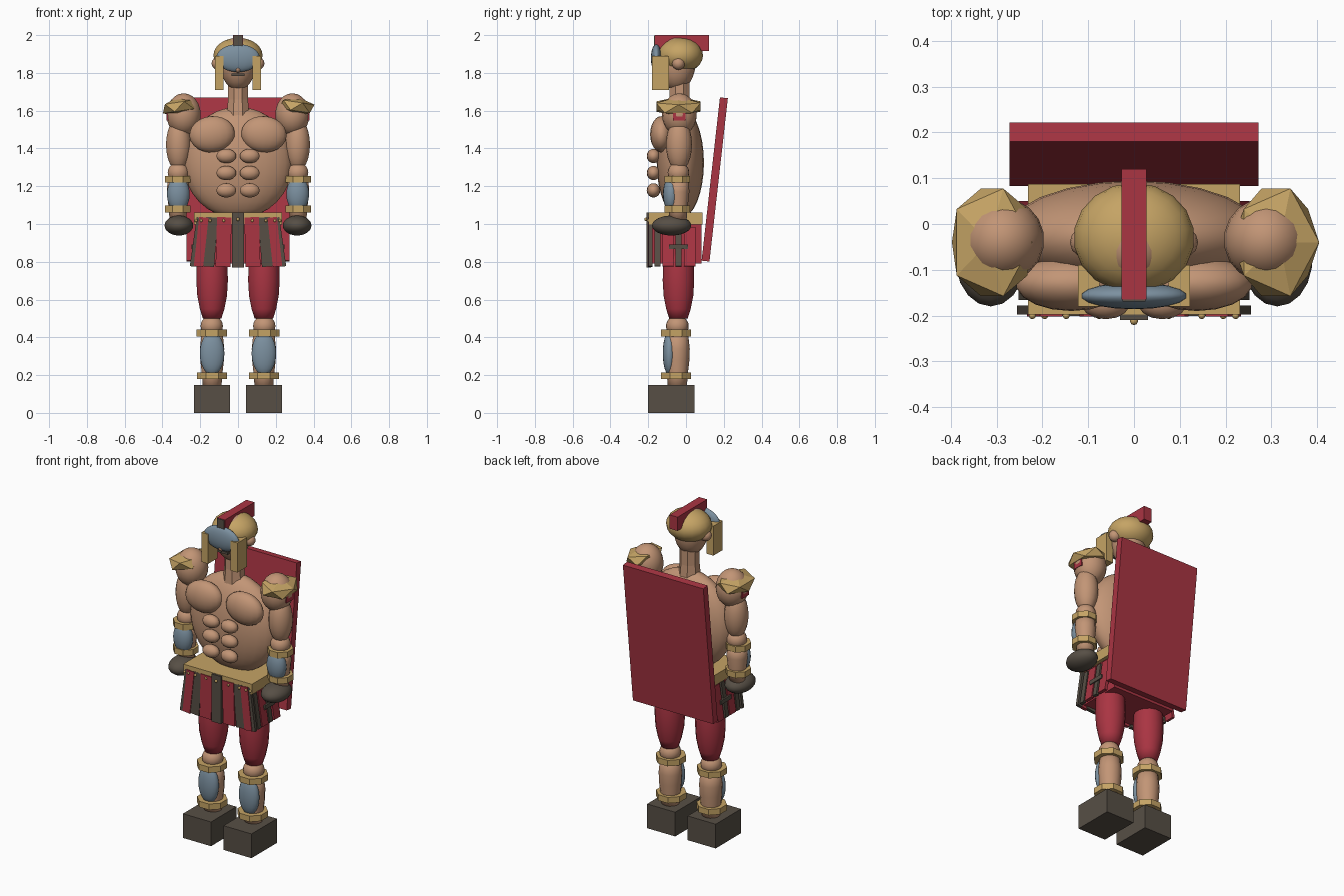
import bpy, bmesh, math
from mathutils import Matrix, Euler

if "Cube" in bpy.data.objects:
    bpy.data.objects.remove(bpy.data.objects["Cube"])


def mat(name, rgb):
    m = bpy.data.materials.new(name)
    m.diffuse_color = (*rgb, 1)
    m.use_nodes = True
    m.node_tree.nodes["Principled BSDF"].inputs["Base Color"].default_value = m.diffuse_color
    return m


SKIN = mat("skin", (0.54, 0.30, 0.18))
GOLD = mat("gold", (0.56, 0.37, 0.13))
RED = mat("red_cloth", (0.40, 0.035, 0.055))
DARK = mat("dark_leather", (0.095, 0.078, 0.06))
STEEL = mat("steel_blue", (0.20, 0.28, 0.35))


def finish(name, bm, m, loc, scale=(1, 1, 1), rot=(0, 0, 0), smooth=False):
    """Turn a bmesh into a placed, coloured object."""
    bm.transform(Matrix.LocRotScale(loc, Euler(rot), scale))
    bmesh.ops.recalc_face_normals(bm, faces=bm.faces)
    for f in bm.faces:
        f.smooth = smooth
    me = bpy.data.meshes.new(name)
    bm.to_mesh(me)
    bm.free()
    me.materials.append(m)
    ob = bpy.data.objects.new(name, me)
    bpy.context.collection.objects.link(ob)
    return ob


def box(name, m, loc, size, rot=(0, 0, 0)):
    bm = bmesh.new()
    bmesh.ops.create_cube(bm, size=1)
    return finish(name, bm, m, loc, size, rot)


def ball(name, m, loc, radii, rot=(0, 0, 0), seg=18, rings=12):
    bm = bmesh.new()
    bmesh.ops.create_uvsphere(bm, u_segments=seg, v_segments=rings, radius=1)
    return finish(name, bm, m, loc, radii, rot, True)


def gem(name, m, loc, radii, rot=(0, 0, 0)):
    """Coarse faceted ellipsoid."""
    bm = bmesh.new()
    bmesh.ops.create_icosphere(bm, subdivisions=1, radius=1)
    return finish(name, bm, m, loc, radii, rot)


def lathe(name, m, loc, profile, seg=8, smooth=False):
    """Closed turned solid from (radius, height) pairs."""
    bm = bmesh.new()
    loops = [[bm.verts.new((r * math.cos(2 * math.pi * (i + .5) / seg),
                            r * math.sin(2 * math.pi * (i + .5) / seg), z))
              for i in range(seg)] for r, z in profile]
    for a, b in zip(loops, loops[1:]):
        for i in range(seg):
            j = (i + 1) % seg
            bm.faces.new((a[i], a[j], b[j], b[i]))
    bm.faces.new(loops[0])
    bm.faces.new(loops[-1])
    return finish(name, bm, m, loc, smooth=smooth)


def band(name, x, y, z, r, h=0.036):
    lathe(name, GOLD, (x, y, z), [(r, -h / 2), (r, h / 2)])


# Torso, neck
ball("torso", SKIN, (0, -0.03, 1.325), (0.29, 0.125, 0.295), seg=24, rings=16)
lathe("neck", SKIN, (0, -0.035, 0), [(0.066, 1.56), (0.057, 1.66), (0.057, 1.78)])

# Head and face
ball("head", SKIN, (0, -0.05, 1.85), (0.095, 0.1, 0.142))
ball("nose", SKIN, (0, -0.155, 1.82), (0.018, 0.025, 0.02), seg=10, rings=6)
box("mouth", DARK, (0, -0.14, 1.79), (0.07, 0.02, 0.014))

# Helmet: dome, visor, crest
ball("helmet_dome", GOLD, (0, -0.03, 1.893), (0.132, 0.12, 0.093))
ball("visor", STEEL, (0, -0.157, 1.878), (0.118, 0.029, 0.074))
box("crest", RED, (0, -0.022, 1.958), (0.054, 0.285, 0.084))
box("crest_front", DARK, (0, -0.166, 1.958), (0.05, 0.006, 0.08))

# Cape board on the back
box("cape", RED, (0, 0.152, 1.236), (0.544, 0.042, 0.87), (-0.112, 0, 0))

# Belt and skirt
box("belt", GOLD, (0, -0.055, 1.03), (0.464, 0.285, 0.064))
box("skirt", RED, (0, -0.05, 0.895), (0.42, 0.265, 0.21))
box("center_strip", DARK, (0, -0.198, 0.915), (0.062, 0.024, 0.29))
ball("center_stud", GOLD, (0, -0.212, 1.025), (0.009, 0.009, 0.009), seg=8, rings=6)

for s, side in ((-1, "left"), (1, "right")):
    def n(part):
        return side + "_" + part

    # Chest and stomach muscles
    ball(n("chest"), SKIN, (s * 0.137, -0.13, 1.475), (0.122, 0.06, 0.096), (0, s * 0.1, 0))
    for z in (1.36, 1.27, 1.178):
        ball(n("stomach_muscle"), SKIN, (s * 0.062, -0.172, z), (0.054, 0.036, 0.038), seg=14, rings=8)

    # Ears and cheek guards
    ball(n("ear"), SKIN, (s * 0.105, -0.04, 1.85), (0.035, 0.034, 0.034), seg=12, rings=8)
    box(n("cheek_guard"), GOLD, (s * 0.099, -0.135, 1.8), (0.047, 0.09, 0.18))

    # Shoulder, pad and sleeve tab
    ball(n("shoulder"), SKIN, (s * 0.288, -0.035, 1.58), (0.092, 0.092, 0.112))
    gem(n("shoulder_pad"), GOLD, (s * 0.31, -0.04, 1.622), (0.103, 0.138, 0.052), (0, s * 0.15, 0))
    box(n("sleeve_tab"), RED, (s * 0.355, -0.036, 1.572), (0.045, 0.065, 0.05))

    # Arm
    ball(n("upper_arm"), SKIN, (s * 0.315, -0.037, 1.42), (0.067, 0.069, 0.14))
    ball(n("elbow"), SKIN, (s * 0.316, -0.04, 1.272), (0.057, 0.057, 0.055))
    lathe(n("forearm"), SKIN, (s * 0.318, -0.042, 0),
          [(0.045, 1.02), (0.05, 1.08), (0.06, 1.17), (0.056, 1.24)], 14, True)
    ball(n("bracer"), STEEL, (s * 0.316, -0.078, 1.158), (0.061, 0.044, 0.095))
    band(n("wrist_band"), s * 0.32, -0.047, 1.08, 0.073)
    band(n("elbow_band"), s * 0.32, -0.047, 1.237, 0.073)
    ball(n("glove"), DARK, (s * 0.313, -0.076, 0.992), (0.077, 0.104, 0.053))

    # Skirt strips: front row fans outwards, then the side row
    for x, w, m, tilt in ((0.076, 0.078, RED, 0.03), (0.148, 0.064, DARK, 0.08),
                          (0.195, 0.05, RED, 0.11), (0.222, 0.03, DARK, 0.14)):
        box(n("front_strip"), m, (s * x, -0.188 + (m is RED) * -0.004, 0.905),
            (w, 0.02, 0.262), (0, -s * tilt, 0))
        ball(n("strip_stud"), GOLD, (s * x, -0.2, 1.018), (0.008, 0.008, 0.008), seg=8, rings=6)
    for y, m in ((-0.15, DARK), (-0.095, RED), (-0.04, DARK), (0.02, RED)):
        w = 0.032 if m is DARK else 0.06
        box(n("side_strip"), m, (s * 0.228, y, 0.88), (0.018, w, 0.21), (0, -s * 0.15, 0))
    box(n("side_strap"), DARK, (s * 0.236, -0.04, 0.88), (0.018, 0.1, 0.025))

    # Leg
    lathe(n("thigh"), RED, (s * 0.137, -0.04, 0),
          [(0.05, 0.5), (0.066, 0.55), (0.08, 0.62), (0.085, 0.7), (0.083, 0.78), (0.07, 0.88)],
          16, True)
    ball(n("knee"), SKIN, (s * 0.139, -0.046, 0.46), (0.06, 0.06, 0.056))
    lathe(n("shin"), SKIN, (s * 0.137, -0.046, 0),
          [(0.05, 0.13), (0.055, 0.2), (0.064, 0.28), (0.066, 0.34), (0.055, 0.44)], 14, True)
    ball(n("greave"), STEEL, (s * 0.137, -0.088, 0.315), (0.066, 0.035, 0.115))
    band(n("ankle_band"), s * 0.137, -0.053, 0.197, 0.086)
    band(n("knee_band"), s * 0.139, -0.053, 0.423, 0.086)
    box(n("boot"), DARK, (s * 0.137, -0.078, 0.074), (0.19, 0.245, 0.148))
